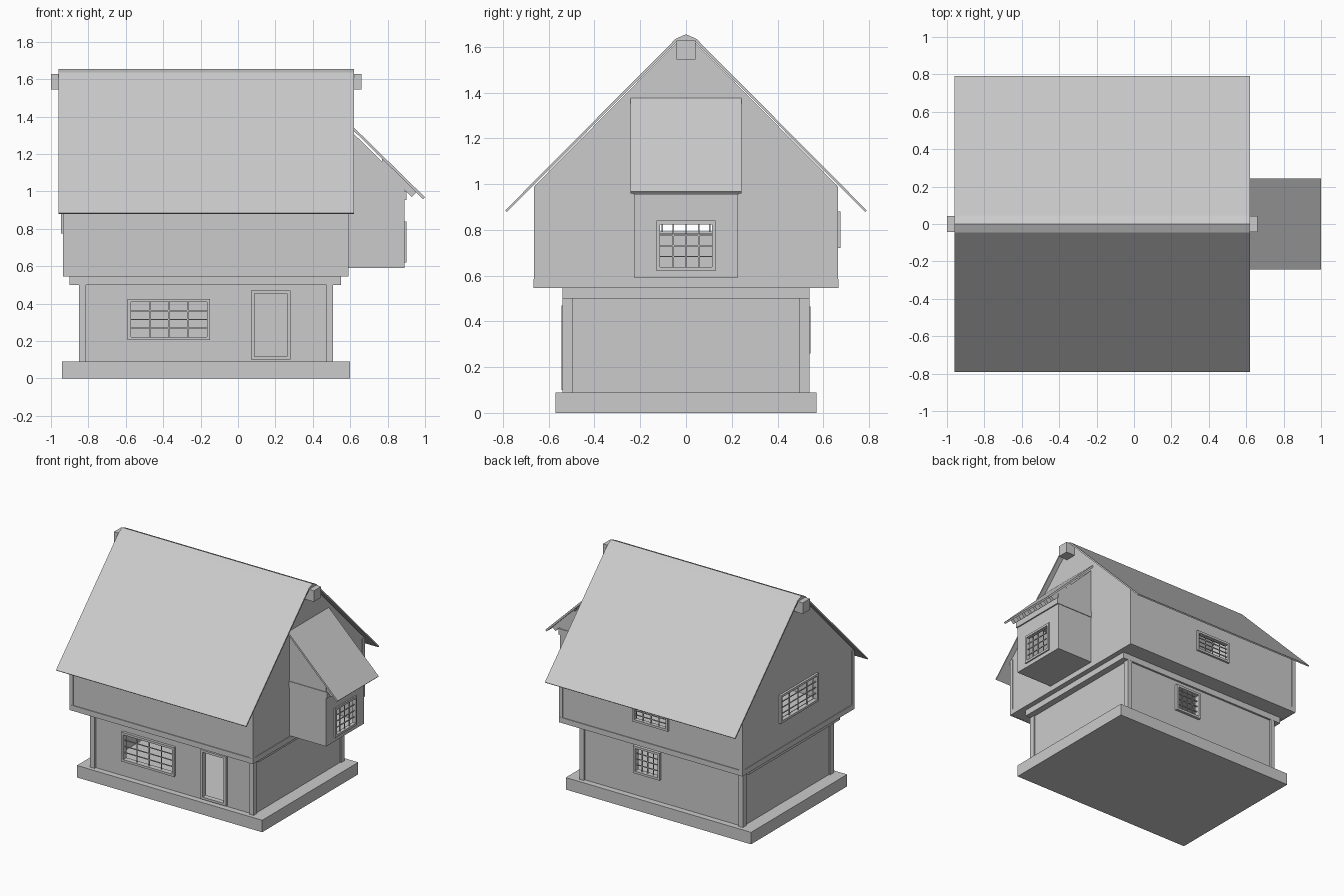
import bpy, bmesh

if "Cube" in bpy.data.objects:
    bpy.data.objects.remove(bpy.data.objects["Cube"])


def mesh_object(name, bm):
    bmesh.ops.recalc_face_normals(bm, faces=bm.faces)
    me = bpy.data.meshes.new(name)
    bm.to_mesh(me)
    bm.free()
    ob = bpy.data.objects.new(name, me)
    bpy.context.collection.objects.link(ob)
    return ob


def boxes(name, items):
    """One object made of boxes given as (x0, x1, y0, y1, z0, z1)."""
    bm = bmesh.new()
    for b in items:
        vs = bmesh.ops.create_cube(bm, size=1)["verts"]
        for v in vs:
            v.co = [b[2 * i] if v.co[i] < 0 else b[2 * i + 1] for i in range(3)]
    return mesh_object(name, bm)


def prism(name, profile, a, b, axis):
    """Extrude a 2D profile along x (profile is y,z) or along y (profile is x,z)."""
    bm = bmesh.new()
    place = (lambda p, t: (t, p[0], p[1])) if axis == "x" else (lambda p, t: (p[0], t, p[1]))
    lo = [bm.verts.new(place(p, a)) for p in profile]
    hi = [bm.verts.new(place(p, b)) for p in profile]
    n = len(profile)
    bm.faces.new(lo)
    bm.faces.new(hi)
    for i in range(n):
        bm.faces.new((lo[i], lo[(i + 1) % n], hi[(i + 1) % n], hi[i]))
    return mesh_object(name, bm)


def carve(ob, cuts):
    """Subtract boxes, then bake the result and remove the cutters."""
    cutters = []
    for c in cuts:
        k = boxes("cutter", [c])
        k.hide_render = True
        m = ob.modifiers.new("cut", "BOOLEAN")
        m.operation, m.solver, m.object = "DIFFERENCE", "EXACT", k
        cutters.append(k)
    bpy.context.view_layer.update()
    dg = bpy.context.evaluated_depsgraph_get()
    baked = bpy.data.meshes.new_from_object(ob.evaluated_get(dg))
    ob.modifiers.clear()
    ob.data = baked
    for k in cutters:
        bpy.data.objects.remove(k)


def opening(name, axis, outer, inner, u0, u1, z0, z1, bars=3):
    """Frame with glazing bars; returns the box that cuts its hole in the wall."""
    d0, d1 = min(outer, inner), max(outer, inner)
    put = (lambda u, v, a, b, z, w: (a, b, u, v, z, w)) if axis == "x" else \
          (lambda u, v, a, b, z, w: (u, v, a, b, z, w))
    f, r = 0.017, 0.003
    parts = [put(u0, u0 + f, d0, d1, z0, z1), put(u1 - f, u1, d0, d1, z0, z1),
             put(u0 + f, u1 - f, d0, d1, z0, z0 + f), put(u0 + f, u1 - f, d0, d1, z1 - f, z1)]
    mid = (d0 + d1) / 2
    for i in range(1, bars + 1):
        t = i / (bars + 1)
        u = u0 + f + t * (u1 - u0 - 2 * f)
        z = z0 + f + t * (z1 - z0 - 2 * f)
        parts.append(put(u - r, u + r, mid - r, mid + r, z0 + f, z1 - f))
        parts.append(put(u0 + f, u1 - f, mid - r, mid + r, z - r, z + r))
    boxes(name, parts)
    e = 0.008
    return put(u0 + e, u1 - e, d0 - 0.05, d1 + 0.05, z0 + e, z1 - e)


# Windows and door
front_win = opening("front_window", "y", -0.545, -0.505, -0.59, -0.15, 0.205, 0.425)
door = opening("door_frame", "y", -0.545, -0.505, 0.07, 0.28, 0.10, 0.47, bars=0)
back_low = opening("back_lower_window", "y", 0.545, 0.505, -0.16, 0.06, 0.26, 0.465)
back_up = opening("back_upper_window", "y", 0.675, 0.645, -0.32, -0.025, 0.72, 0.88)
left_win = opening("left_gable_window", "x", -0.947, -0.915, -0.225, 0.225, 0.775, 0.985)
bay_win = opening("bay_window", "x", 0.90, 0.872, -0.13, 0.13, 0.62, 0.84)

# Plinth
boxes("plinth", [(-0.94, 0.60, -0.57, 0.57, 0, 0.09)])

# Ground floor walls, corner posts and ceiling beam
ground = boxes("ground_floor_walls", [(-0.84, 0.50, -0.525, 0.525, 0.085, 0.51)])
carve(ground, [(-0.81, 0.47, -0.495, 0.495, 0, 0.6), front_win, door, back_low])
posts = []
for x0 in (-0.85, 0.472):
    for y0 in (-0.54, 0.496):
        posts.append((x0, x0 + 0.036, y0, y0 + 0.043, 0.09, 0.50))
boxes("corner_posts", posts)
boxes("ceiling_beam", [(-0.90, 0.55, -0.54, 0.54, 0.50, 0.546)])

# Upper storey with gables, hollow inside
upper = prism("upper_storey_walls", [(-0.66, 0.546), (0.66, 0.546), (0.66, 0.993),
              (0.04, 1.62), (-0.04, 1.62), (-0.66, 0.993)], -0.93, 0.585, "x")
bay_room = (0.5, 0.865, -0.2, 0.2, 0.615, 1.0)
carve(upper, [(-0.90, 0.555, -0.63, 0.63, 0.565, 2.0), back_up, left_win, bay_room])

# Timber trim around the upper storey
trim = []
for s in (-1, 1):
    y0, y1 = sorted((s * 0.655, s * 0.666))
    trim.append((-0.935, 0.59, y0, y1, 0.545, 0.585))
    for x0 in (-0.935, 0.56):
        trim.append((x0, x0 + 0.03, *sorted((s * 0.636, s * 0.665)), 0.585, 0.99))
for x0 in (-0.935, 0.58):
    trim.append((x0, x0 + 0.01, -0.655, 0.655, 0.545, 0.585))
boxes("upper_trim", trim)

# Main roof sheet and ridge beam
prism("main_roof", [(-0.79, 0.885), (-0.045, 1.635), (0, 1.655), (0.045, 1.635), (0.79, 0.885),
      (0.783, 0.878), (0.04, 1.624), (-0.04, 1.624), (-0.783, 0.878)], -0.96, 0.62, "x")
boxes("ridge_beam", [(-1.0, 0.66, -0.042, 0.042, 1.545, 1.628)])

# Bay on the right gable with its beam, lean-to roof and rafters
bay = prism("bay_walls", [(0.57, 0.59), (0.89, 0.59), (0.89, 1.04), (0.57, 1.356)],
            -0.225, 0.225, "y")
carve(bay, [bay_room, bay_win])
boxes("bay_beam", [(0.58, 0.90, -0.23, -0.215, 0.955, 1.0), (0.58, 0.90, 0.215, 0.23, 0.955, 1.0),
                   (0.88, 0.90, -0.215, 0.215, 0.955, 1.0)])
prism("bay_roof", [(0.575, 1.385), (1.0, 0.968), (0.99, 0.958), (0.575, 1.367)],
      -0.243, 0.243, "y")
for i in range(8):
    y = -0.21 + i * 0.06
    prism("bay_rafter", [(0.77, 1.178), (0.955, 0.995), (0.93, 0.97), (0.77, 1.13)],
          y - 0.013, y + 0.013, "y")
